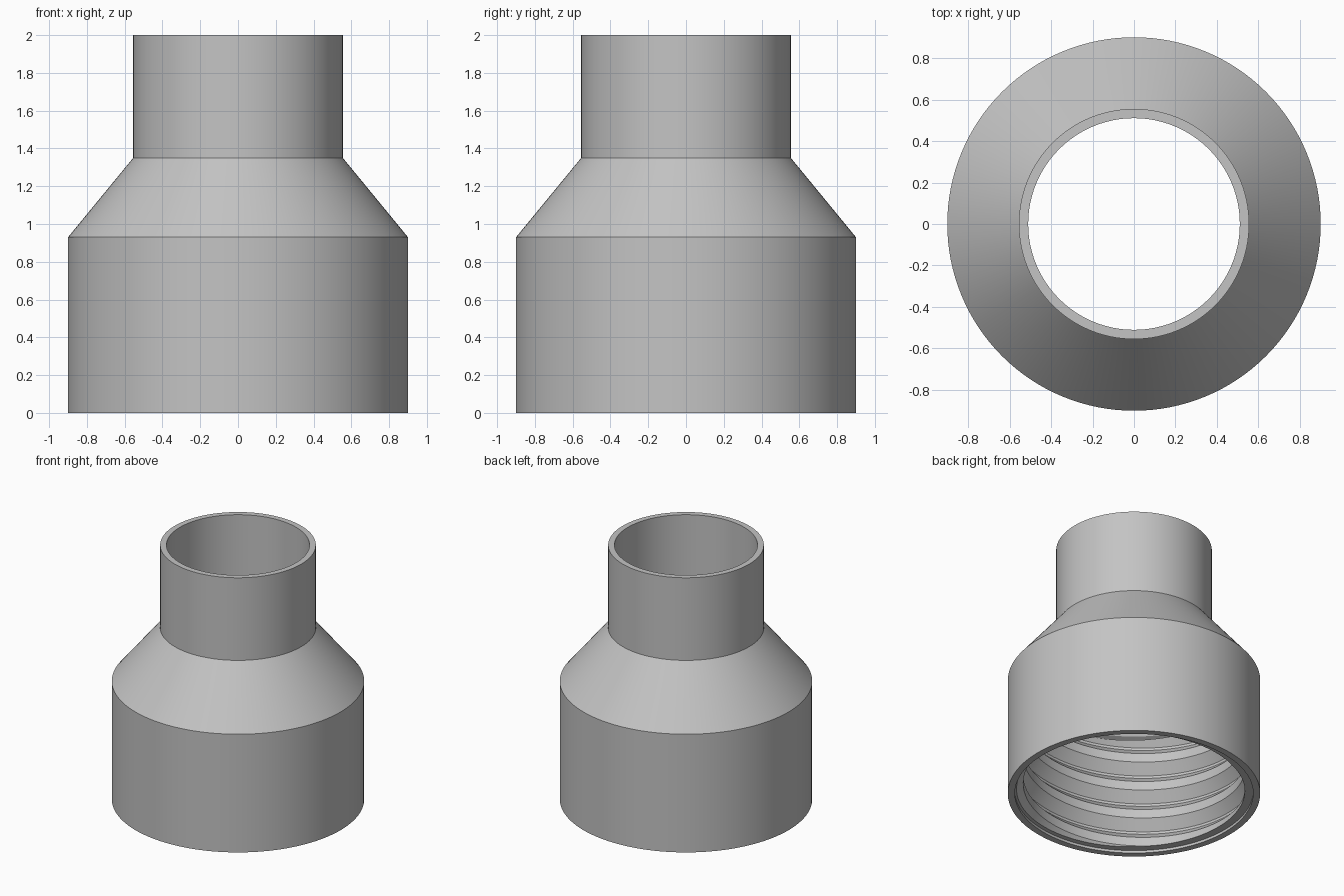
import bpy, bmesh, math

cube = bpy.data.objects.get("Cube")
if cube:
    bpy.data.objects.remove(cube, do_unlink=True)

SEGMENTS = 128
ROOT, CREST = 0.85, 0.79          # thread radii
PITCH = 0.23
Z_LOW, Z_HIGH = 0.02, 0.91        # threaded length
PHASE = math.radians(45)
# one thread turn: (height within the turn, radius)
TURN = [(0.0, ROOT), (0.08, CREST), (0.15, CREST), (0.21, ROOT)]

# plain outer wall and upper bore, from the thread's end round to the mouth
SHELL = [(0.80, 0.93), (0.51, 1.35), (0.51, 2.0), (0.555, 2.0),
         (0.555, 1.35), (0.90, 0.93), (0.90, 0.0), (ROOT, 0.0)]


def thread_radius(h):
    """Radius of the thread profile at a height above the turn's start."""
    h %= PITCH
    points = TURN + [(PITCH, ROOT)]
    for (h0, r0), (h1, r1) in zip(points, points[1:]):
        if h <= h1:
            return r0 + (r1 - r0) * (h - h0) / (h1 - h0)
    return ROOT


def column(angle):
    """Closed cross-section at an angle, with the right-hand thread risen to it."""
    rise = PITCH * (angle + PHASE) / math.tau
    points = [(ROOT, Z_LOW)]
    for k in range(-2, 6):
        for h, _ in TURN:
            z = min(max(k * PITCH + h + rise, Z_LOW), Z_HIGH)
            points.append((thread_radius(z - rise), z))
    return points + [(ROOT, Z_HIGH)] + SHELL


# sweep the cross-section round the axis
bm = bmesh.new()
rings = []
for i in range(SEGMENTS + 1):
    a = math.tau * i / SEGMENTS
    rings.append([bm.verts.new((r * math.cos(a), r * math.sin(a), z))
                  for r, z in column(a)])
for left, right in zip(rings, rings[1:]):
    for j in range(len(left)):
        n = (j + 1) % len(left)
        bm.faces.new((left[j], right[j], right[n], left[n]))
bmesh.ops.remove_doubles(bm, verts=bm.verts, dist=0.0002)
bmesh.ops.dissolve_degenerate(bm, edges=bm.edges, dist=0.0001)
bmesh.ops.recalc_face_normals(bm, faces=bm.faces)
mesh = bpy.data.meshes.new("threaded_reducer")
bm.to_mesh(mesh)
bm.free()

# plain grey
grey = bpy.data.materials.new("light_grey")
grey.use_nodes = True
colour = (0.55, 0.55, 0.55, 1)
grey.diffuse_color = colour
grey.node_tree.nodes["Principled BSDF"].inputs["Base Color"].default_value = colour
mesh.materials.append(grey)

reducer = bpy.data.objects.new("threaded_reducer", mesh)
bpy.context.collection.objects.link(reducer)
bpy.ops.object.select_all(action="DESELECT")
reducer.select_set(True)
bpy.context.view_layer.objects.active = reducer
bpy.ops.object.shade_smooth_by_angle(angle=math.radians(25))
